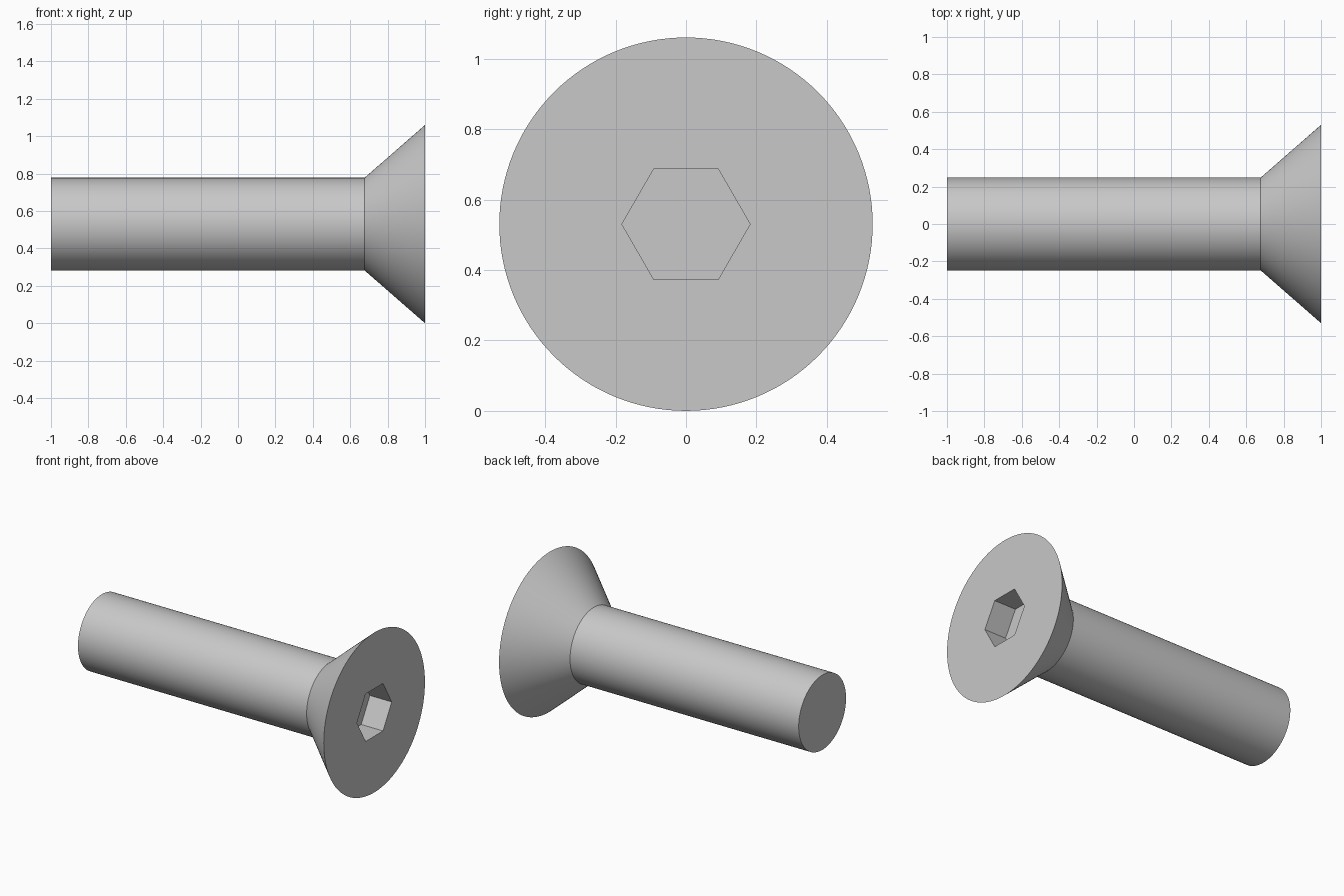
import bpy
import bmesh
import math

cube = bpy.data.objects.get("Cube")
if cube:
    bpy.data.objects.remove(cube, do_unlink=True)

HEAD_R, SHAFT_R = 0.53, 0.248
HEAD_START, SOCKET_R, SOCKET_DEPTH = 0.677, 0.182, 0.16
SIDES = 128

steel = bpy.data.materials.new("grey_steel")
steel.use_nodes = True
colour = (0.58, 0.58, 0.58, 1)
steel.diffuse_color = colour
steel.node_tree.nodes["Principled BSDF"].inputs["Base Color"].default_value = colour


def lathe(name, profile, sides):
    """Closed solid turned around the x axis from (x, radius) points."""
    bm = bmesh.new()
    rings = []
    for x, r in profile:
        angles = [math.tau * i / sides for i in range(sides)]
        rings.append([bm.verts.new((x, r * math.cos(a), HEAD_R + r * math.sin(a)))
                      for a in angles])
    for a, b in zip(rings, rings[1:]):
        for i in range(sides):
            j = (i + 1) % sides
            bm.faces.new((a[i], a[j], b[j], b[i]))
    bm.faces.new(rings[0])
    bm.faces.new(rings[-1])
    bmesh.ops.recalc_face_normals(bm, faces=bm.faces)
    mesh = bpy.data.meshes.new(name)
    bm.to_mesh(mesh)
    bm.free()
    mesh.materials.append(steel)
    obj = bpy.data.objects.new(name, mesh)
    bpy.context.collection.objects.link(obj)
    return obj


# Shaft and countersunk head in one turned profile
screw = lathe("countersunk_screw",
              [(-1, SHAFT_R), (HEAD_START, SHAFT_R), (1, HEAD_R)], SIDES)

# Hexagonal drive socket cut into the head
cutter = lathe("socket_cutter",
               [(1 - SOCKET_DEPTH, SOCKET_R), (1.1, SOCKET_R)], 6)
cutter.hide_render = True
cut = screw.modifiers.new("hex_socket", 'BOOLEAN')
cut.operation = 'DIFFERENCE'
cut.solver = 'EXACT'
cut.object = cutter

bpy.ops.object.select_all(action='DESELECT')
screw.select_set(True)
bpy.context.view_layer.objects.active = screw
bpy.ops.object.modifier_apply(modifier=cut.name)
bpy.data.objects.remove(cutter, do_unlink=True)

# Round walls smooth, rims and socket crisp
bpy.ops.object.shade_smooth_by_angle(angle=math.radians(30))
